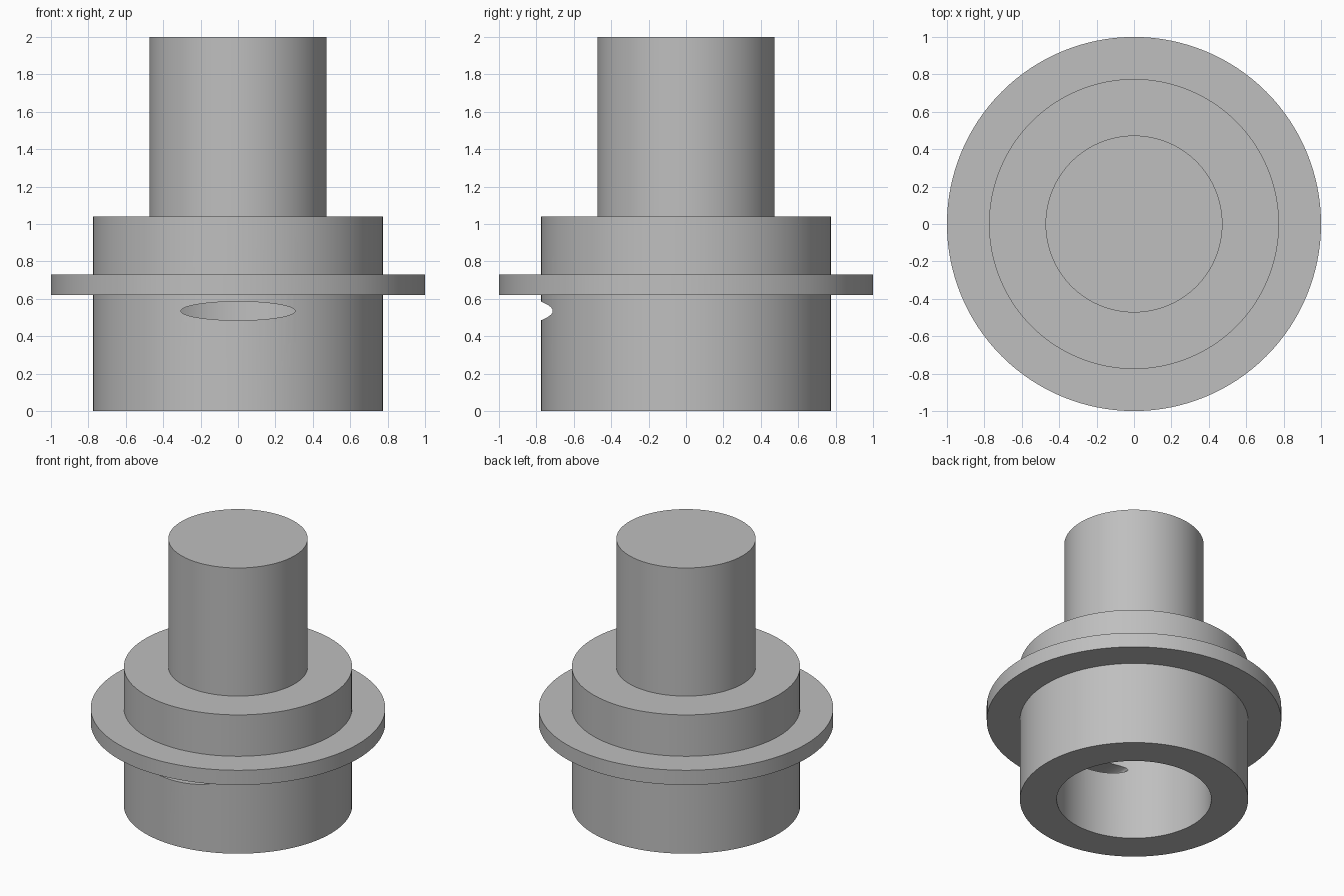
import bpy
import bmesh
from math import cos, sin, tau, radians

SEGMENTS = 128

if "Cube" in bpy.data.objects:
    bpy.data.objects.remove(bpy.data.objects["Cube"], do_unlink=True)

grey = bpy.data.materials.new("plain_grey")
grey.use_nodes = True
colour = (0.52, 0.52, 0.52, 1)
grey.diffuse_color = colour
grey.node_tree.nodes["Principled BSDF"].inputs["Base Color"].default_value = colour


def make_object(name, bm):
    bmesh.ops.recalc_face_normals(bm, faces=bm.faces)
    mesh = bpy.data.meshes.new(name)
    bm.to_mesh(mesh)
    bm.free()
    mesh.materials.append(grey)
    obj = bpy.data.objects.new(name, mesh)
    bpy.context.collection.objects.link(obj)
    return obj


def lathe(name, profile, closed=False):
    """Revolve (radius, height) points around the z axis."""
    bm = bmesh.new()
    verts = [bm.verts.new((r, 0, z)) for r, z in profile]
    pairs = list(zip(verts, verts[1:]))
    if closed:
        pairs.append((verts[-1], verts[0]))
    edges = [bm.edges.new(p) for p in pairs]
    bmesh.ops.spin(bm, geom=verts + edges, cent=(0, 0, 0), axis=(0, 0, 1),
                   angle=tau, steps=SEGMENTS, use_merge=True)
    bmesh.ops.remove_doubles(bm, verts=bm.verts, dist=1e-5)
    return make_object(name, bm)


def select_only(obj):
    bpy.ops.object.select_all(action='DESELECT')
    obj.select_set(True)
    bpy.context.view_layer.objects.active = obj


# Hollow body, open underneath
body = lathe("hollow_body", [(0, 0.79), (0.525, 0.79), (0.525, 0),
                             (0.775, 0), (0.775, 1.04), (0, 1.04)])

# Thin flange around the body
flange = lathe("flange", [(0.76, 0.62), (1, 0.62), (1, 0.73), (0.76, 0.73)],
               closed=True)

# Solid shaft on top
shaft = lathe("shaft", [(0, 1.03), (0.473, 1.03), (0.473, 2), (0, 2)])

# Oval slot through the front wall
bm = bmesh.new()
ring = [bm.verts.new((0.305 * cos(tau * i / 64), -1.1,
                      0.535 + 0.05 * sin(tau * i / 64))) for i in range(64)]
oval = bm.faces.new(ring)
extruded = bmesh.ops.extrude_face_region(bm, geom=[oval], use_keep_orig=True)
moved = [v for v in extruded["geom"] if isinstance(v, bmesh.types.BMVert)]
bmesh.ops.translate(bm, verts=moved, vec=(0, 0.9, 0))
cutter = make_object("slot_cutter", bm)
cutter.hide_render = True

cut = body.modifiers.new("slot", 'BOOLEAN')
cut.operation = 'DIFFERENCE'
cut.solver = 'EXACT'
cut.object = cutter
select_only(body)
bpy.ops.object.modifier_apply(modifier=cut.name)
bpy.data.objects.remove(cutter, do_unlink=True)

# Smooth round walls with crisp rims
for part in (body, flange, shaft):
    select_only(part)
    bpy.ops.object.shade_smooth_by_angle(angle=radians(30))
